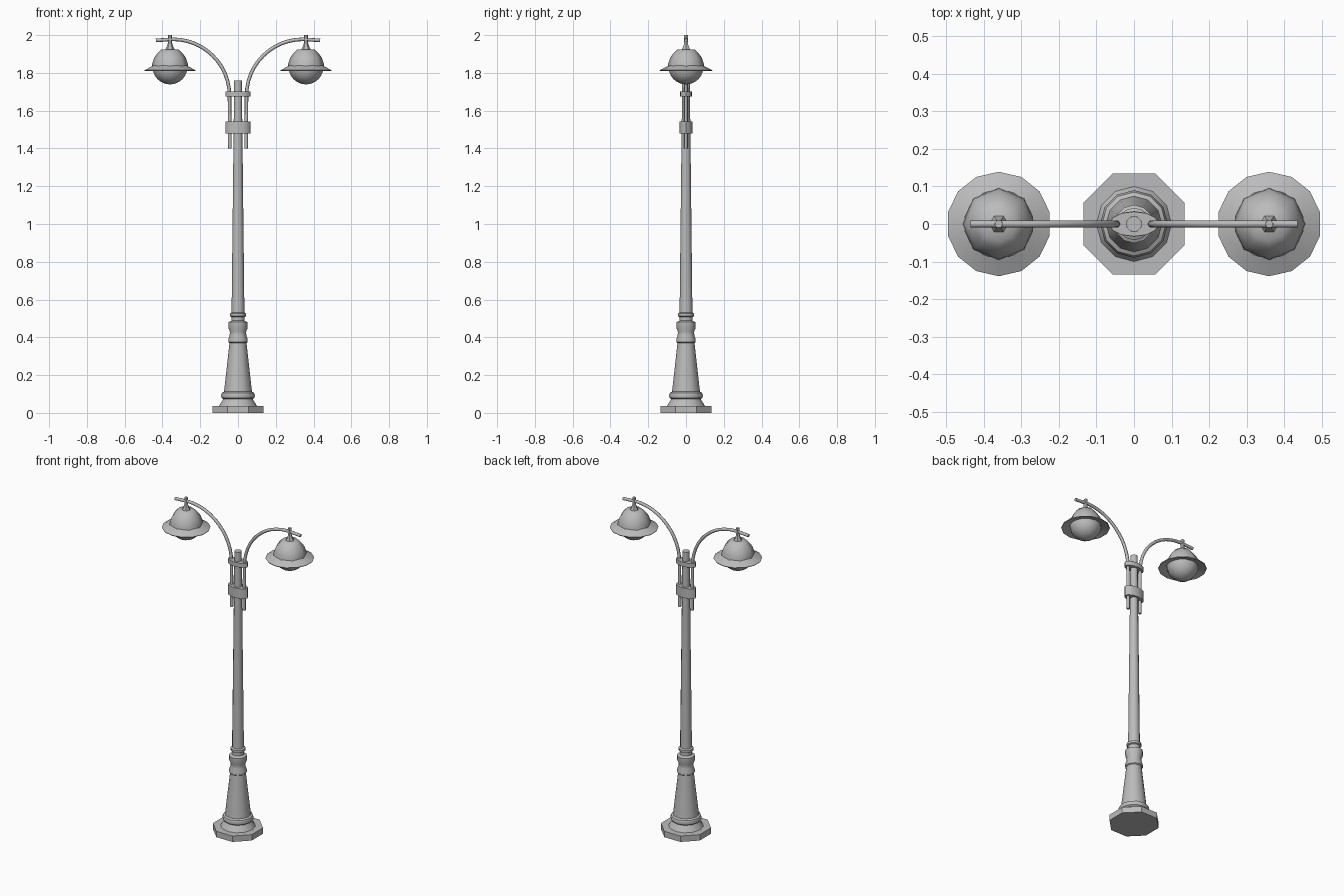
import bpy, math

cube = bpy.data.objects.get("Cube")
if cube:
    bpy.data.objects.remove(cube)

grey = bpy.data.materials.new("grey metal")
grey.use_nodes = True
grey.diffuse_color = (0.5, 0.5, 0.5, 1)
grey.node_tree.nodes["Principled BSDF"].inputs["Base Color"].default_value = (0.5, 0.5, 0.5, 1)


def finish(obj, angle):
    obj.data.materials.append(grey)
    bpy.ops.object.select_all(action='DESELECT')
    obj.select_set(True)
    bpy.context.view_layer.objects.active = obj
    bpy.ops.object.shade_smooth_by_angle(angle=math.radians(angle))


def lathe(name, profile, sides, x=0, sy=1, flat=False, caps=True, angle=40):
    """Turn a (radius, height) profile, listed bottom to top, around z."""
    turn = math.pi / sides if flat else 0
    verts, faces = [], []
    for r, z in profile:
        for i in range(sides):
            a = turn + i * 2 * math.pi / sides
            verts.append((x + r * math.cos(a), sy * r * math.sin(a), z))
    for k in range(len(profile) - 1):
        for i in range(sides):
            j = (i + 1) % sides
            faces.append((k * sides + i, k * sides + j, (k + 1) * sides + j, (k + 1) * sides + i))
    if caps:
        faces.append(tuple(reversed(range(sides))))
        faces.append(tuple(range(len(verts) - sides, len(verts))))
    mesh = bpy.data.meshes.new(name)
    mesh.from_pydata(verts, [], faces)
    obj = bpy.data.objects.new(name, mesh)
    bpy.context.collection.objects.link(obj)
    finish(obj, angle)
    return obj


def tube(name, points, radius):
    """Sweep a round bar along a path."""
    curve = bpy.data.curves.new(name, 'CURVE')
    curve.dimensions = '3D'
    curve.bevel_depth = radius
    curve.bevel_resolution = 2
    curve.use_fill_caps = True
    path = curve.splines.new('POLY')
    path.points.add(len(points) - 1)
    for p, (x, z) in zip(path.points, points):
        p.co = (x, 0, z, 1)
    obj = bpy.data.objects.new(name, curve)
    bpy.context.collection.objects.link(obj)
    bpy.ops.object.select_all(action='DESELECT')
    obj.select_set(True)
    bpy.context.view_layer.objects.active = obj
    bpy.ops.object.convert(target='MESH')
    finish(bpy.context.object, 50)


# Octagonal foot
lathe("base_plate", [(0.146, 0), (0.146, 0.037)], 8, flat=True, angle=20)

# Moulded pedestal
lathe("pedestal", [(0.1, 0.037), (0.078, 0.073), (0.087, 0.08), (0.09, 0.093), (0.085, 0.106),
                   (0.074, 0.112), (0.045, 0.37), (0.051, 0.375), (0.051, 0.39), (0.044, 0.41),
                   (0.043, 0.43), (0.051, 0.45), (0.051, 0.48), (0.035, 0.488), (0.035, 0.508),
                   (0.043, 0.512), (0.043, 0.526), (0.034, 0.532)], 12, angle=35)

# Tapered shaft
lathe("pole", [(0.034, 0.53), (0.022, 1.6), (0.021, 1.76)], 12)

# Clamps holding the arms against the pole
lathe("upper_clamp", [(0.066, 1.675), (0.066, 1.702)], 12, sy=0.5)
lathe("lower_clamp", [(0.066, 1.48), (0.066, 1.542)], 12, sy=0.52)

for side, s in (("left", 1), ("right", -1)):
    # Curved arm: upright, quarter arc, short overhang
    arc = [(s * (0.345 - 0.3 * math.cos(t)), 1.68 + 0.298 * math.sin(t))
           for t in (i * math.pi / 24 for i in range(13))]
    tube(side + "_arm", [(s * 0.043, 1.4)] + arc + [(s * 0.435, 1.972)], 0.0095)

    # Lamp head: finial, dome, wide brim and globe
    x = s * 0.36
    lathe(side + "_finial", [(0.027, 1.92), (0.012, 1.952), (0.011, 2.0)], 6, x)
    dome = [(0.097, 1.825), (0.094, 1.85), (0.084, 1.88), (0.066, 1.905), (0.046, 1.925)]
    lathe(side + "_dome", dome, 8, x, angle=60)
    brim = [(0.09, 1.824), (0.137, 1.81), (0.139, 1.814), (0.092, 1.838)]
    lathe(side + "_brim", brim, 14, x, flat=True, caps=False, angle=60)
    globe = [(0.092 * math.sin(t), 1.831 - 0.092 * math.cos(t))
             for t in (0.05 + i * 0.25 for i in range(7))]
    lathe(side + "_globe", globe, 12, x, angle=60)
